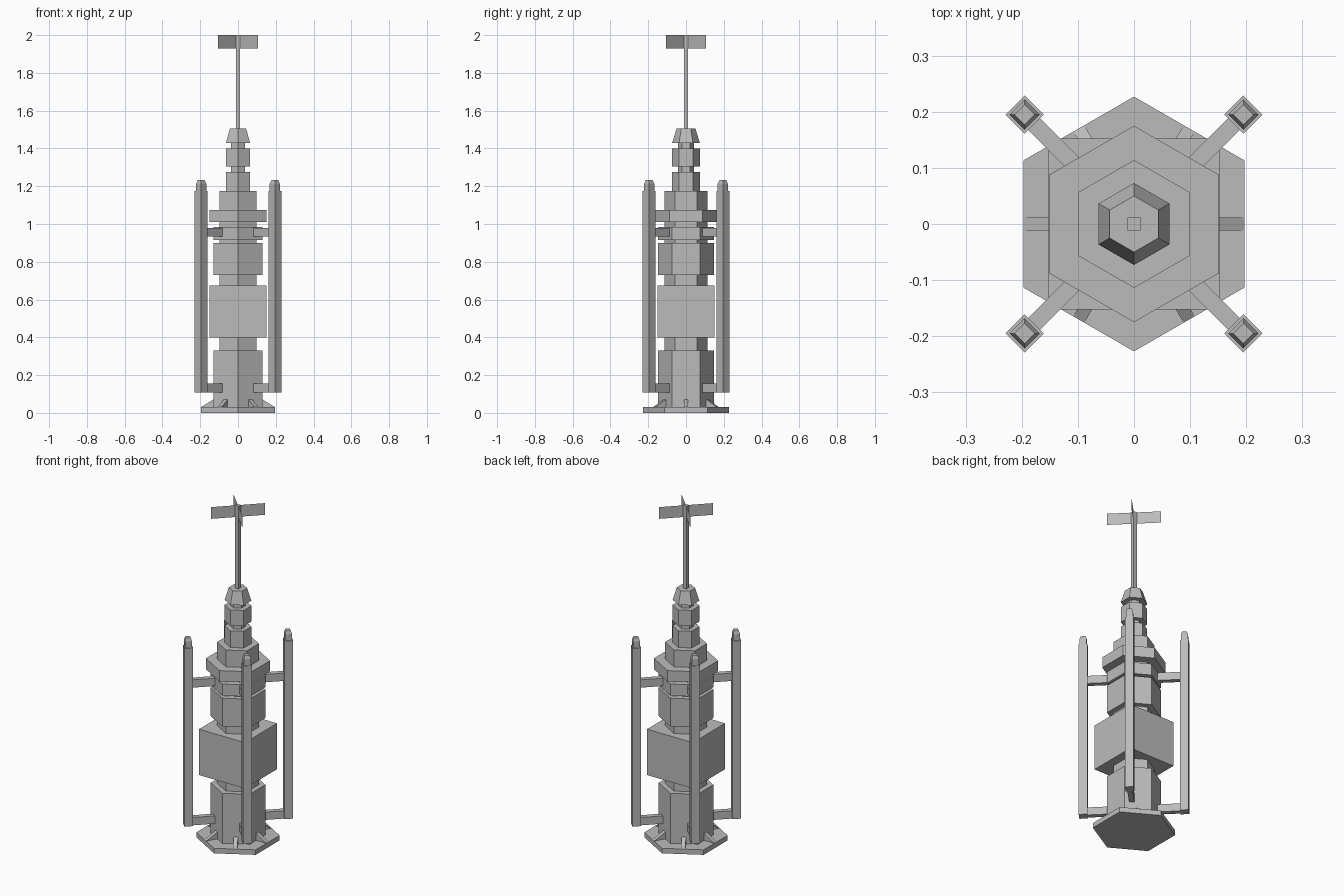
import bpy, bmesh
from math import radians, pi, cos, sin
from mathutils import Matrix

cube = bpy.data.objects.get("Cube")
if cube:
    bpy.data.objects.remove(cube)

grey = bpy.data.materials.new("light_grey")
grey.use_nodes = True
grey.diffuse_color = (0.5, 0.5, 0.5, 1)
grey.node_tree.nodes["Principled BSDF"].inputs["Base Color"].default_value = (0.5, 0.5, 0.5, 1)


def finish(name, bm):
    bmesh.ops.recalc_face_normals(bm, faces=bm.faces[:])
    mesh = bpy.data.meshes.new(name)
    bm.to_mesh(mesh)
    bm.free()
    mesh.materials.append(grey)
    obj = bpy.data.objects.new(name, mesh)
    bpy.context.collection.objects.link(obj)
    return obj


def prism(name, sides, r0, r1, z0, z1, turn=0.0, at=(0, 0)):
    """Flat-sided column or frustum with its first corner at angle turn."""
    bm = bmesh.new()
    rings = []
    for r, z in ((r0, z0), (r1, z1)):
        angles = [turn + 2 * pi * i / sides for i in range(sides)]
        rings.append([bm.verts.new((at[0] + r * cos(a), at[1] + r * sin(a), z)) for a in angles])
    low, high = rings
    bm.faces.new(low[::-1])
    bm.faces.new(high)
    for i in range(sides):
        j = (i + 1) % sides
        bm.faces.new((low[i], low[j], high[j], high[i]))
    return finish(name, bm)


def slab(name, profile, width, angle):
    """Radial profile (r, z) extruded sideways, then turned about the axis."""
    bm = bmesh.new()
    face = bm.faces.new([bm.verts.new((r, -width / 2, z)) for r, z in profile])
    if width:
        out = bmesh.ops.extrude_face_region(bm, geom=[face])
        moved = [v for v in out["geom"] if isinstance(v, bmesh.types.BMVert)]
        bmesh.ops.translate(bm, verts=moved, vec=(0, width, 0))
    bmesh.ops.transform(bm, matrix=Matrix.Rotation(radians(angle), 4, "Z"), verts=bm.verts[:])
    return finish(name, bm)


def rect(r0, r1, z0, z1):
    return [(r0, z0), (r1, z0), (r1, z1), (r0, z1)]


# Hexagonal core, stacked from the base plate upwards
WIDE, NECK, SLIM, PIN = 0.149, 0.114, 0.073, 0.042
core = [
    ("base_plate", 0.227, 0.227, 0, 0.03),
    ("lower_body", WIDE, WIDE, 0.03, 0.33),
    ("lower_neck", NECK, NECK, 0.33, 0.4),
    ("middle_neck", NECK, NECK, 0.675, 0.73),
    ("upper_body", WIDE, WIDE, 0.73, 0.9),
    ("upper_neck", NECK, NECK, 0.9, 1.01),
    ("brace_ring", WIDE, WIDE, 0.915, 0.985),
    ("collar", 0.175, 0.175, 1.01, 1.075),
    ("shoulder", NECK, NECK, 1.075, 1.175),
    ("lower_drum", SLIM, SLIM, 1.175, 1.275),
    ("lower_pin", PIN, PIN, 1.275, 1.305),
    ("upper_drum", SLIM, SLIM, 1.305, 1.4),
    ("upper_pin", PIN, PIN, 1.4, 1.43),
    ("mast_socket", SLIM, 0.05, 1.43, 1.505),
]
for name, r0, r1, z0, z1 in core:
    prism(name, 6, r0, r1, z0, z1, pi / 2)

# Square block around the middle
prism("equipment_block", 4, 0.215, 0.215, 0.4, 0.675, pi / 4)

# Mast with two crossed vanes
prism("mast", 4, 0.0165, 0.0165, 1.505, 2.0, pi / 4)
for angle in (45, 135):
    slab("mast_vane", rect(-0.148, 0.148, 1.93, 2.0), 0, angle)

# Triangular gussets, one on each face of the base
for i in range(6):
    slab("base_gusset", [(0.12, 0.03), (0.196, 0.03), (0.12, 0.077)], 0.023, 60 * i)

# Four outrigger posts with capped tops and two struts each
for sx in (-1, 1):
    for sy in (-1, 1):
        at = (sx * 0.195, sy * 0.195)
        prism("post", 4, 0.034, 0.034, 0.108, 1.175, at=at)
        prism("post_cap", 4, 0.027, 0.027, 1.175, 1.213, at=at)
        prism("post_cap_tip", 4, 0.027, 0.018, 1.213, 1.232, at=at)
for i in range(4):
    for z0, z1 in ((0.108, 0.155), (0.933, 0.98)):
        slab("strut", rect(0.11, 0.26, z0, z1), 0.029, 45 + 90 * i)
